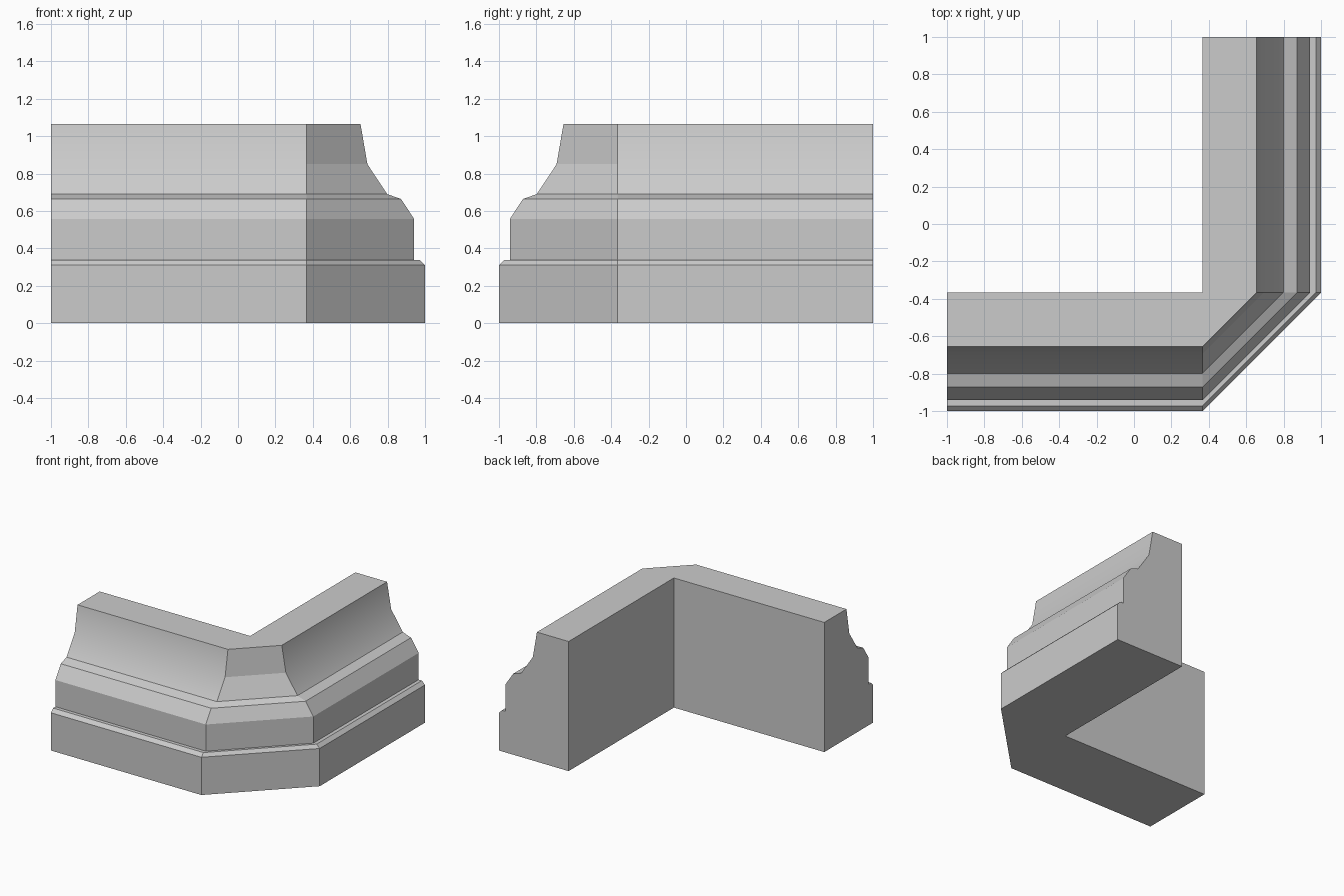
import bpy, bmesh
from math import radians

if "Cube" in bpy.data.objects:
    bpy.data.objects.remove(bpy.data.objects["Cube"])

INNER = 0.367
TOP = 1.065

# Moulding cross-section: (distance out, height), from inner foot round to inner top
profile = [(INNER, 0), (1, 0), (1, 0.31), (0.972, 0.338), (0.942, 0.338),
           (0.942, 0.557), (0.872, 0.664), (0.798, 0.69), (0.692, 0.85),
           (0.655, TOP), (INNER, TOP)]

# Stations along the path: left end, two sides of the chamfered corner, back end
stations = [lambda r: (-1, -r), lambda r: (INNER, -r),
            lambda r: (r, -INNER), lambda r: (r, 1)]

bm = bmesh.new()
rings = [[bm.verts.new((*place(r), z)) for r, z in profile] for place in stations]
n = len(profile)

# Sweep: two straight arms and the flat corner between them
for s in range(3):
    a, b = rings[s], rings[s + 1]
    for i in range(n):
        j = (i + 1) % n
        if s == 1 and i == n - 1:
            continue  # the inner wall has no width at the corner
        face = bm.faces.new((a[i], b[i], b[j], a[j]))
        face.smooth = s != 1 and i in (7, 8)  # curved cove on the arms

# End caps
bm.faces.new(rings[0])
bm.faces.new(rings[3][::-1])

bmesh.ops.remove_doubles(bm, verts=bm.verts, dist=1e-5)
bmesh.ops.recalc_face_normals(bm, faces=bm.faces)

# Keep every edge crisp except the gentle bend inside the cove
for e in bm.edges:
    e.smooth = len(e.link_faces) == 2 and e.calc_face_angle(0) < radians(30)

mesh = bpy.data.meshes.new("corner_moulding")
bm.to_mesh(mesh)
bm.free()
obj = bpy.data.objects.new("corner_moulding", mesh)
bpy.context.collection.objects.link(obj)
